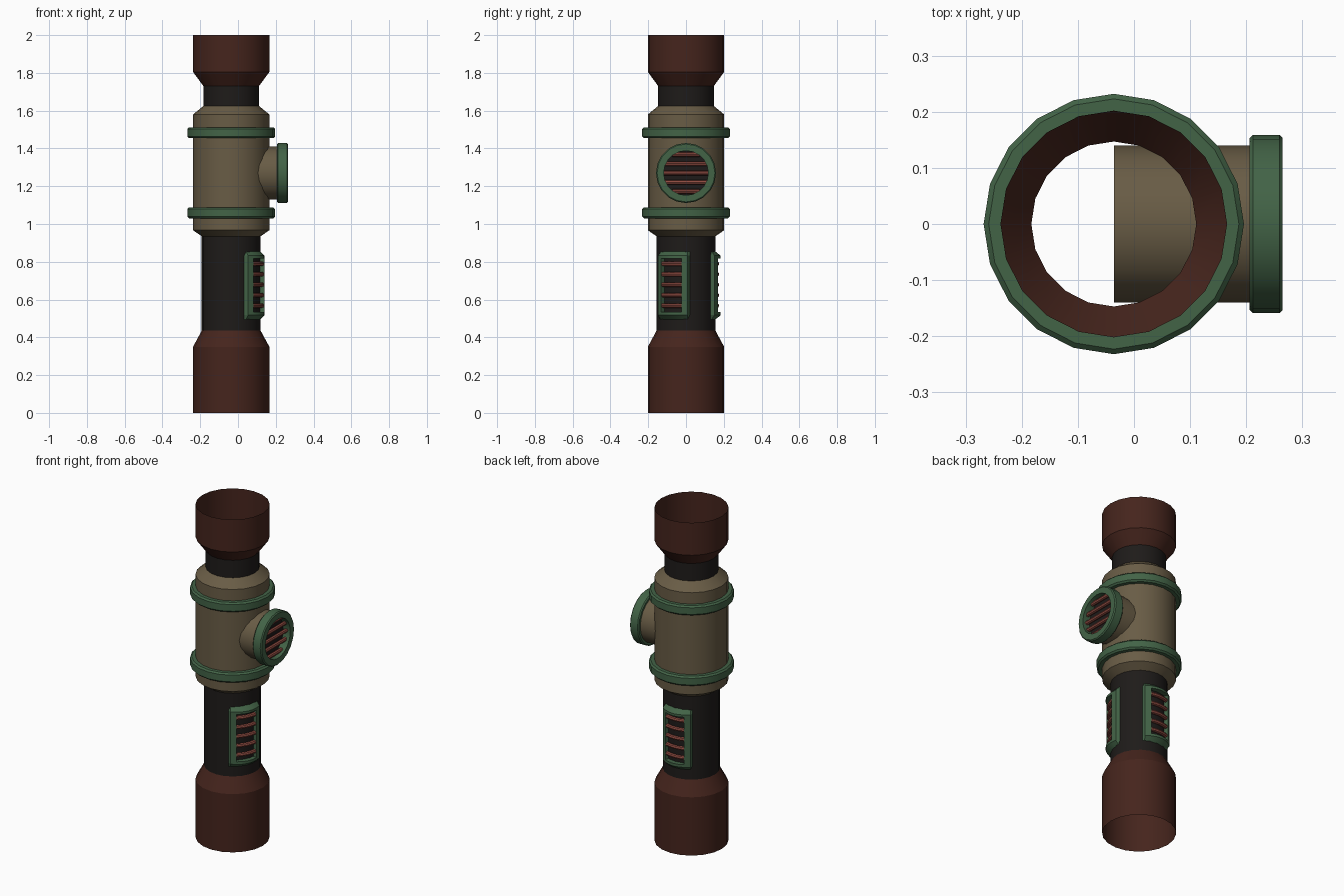
import bpy, bmesh
from math import sin, cos, pi, radians, sqrt
from mathutils import Matrix

if "Cube" in bpy.data.objects:
    bpy.data.objects.remove(bpy.data.objects["Cube"])

CX = -0.036      # pipe axis
SIDES = 20
STUB_Z = 1.27


def material(name, rgb):
    m = bpy.data.materials.new(name)
    m.diffuse_color = (*rgb, 1)
    m.use_nodes = True
    m.node_tree.nodes["Principled BSDF"].inputs["Base Color"].default_value = m.diffuse_color
    return m


MAROON = material("maroon", (0.06, 0.018, 0.012))
TAN = material("tan", (0.14, 0.107, 0.06))
GREEN = material("green", (0.055, 0.125, 0.062))
BLACK = material("black", (0.013, 0.011, 0.01))
RED = material("red", (0.27, 0.07, 0.052))

UP = Matrix.Translation((CX, 0, 0))
SIDE = Matrix.Translation((CX, 0, STUB_Z)) @ Matrix.Rotation(pi / 2, 4, 'Y')


def finish(name, bm, mat, matrix=None, outward=True):
    if matrix is not None:
        bm.transform(matrix)
    if outward:
        bmesh.ops.recalc_face_normals(bm, faces=bm.faces)
    me = bpy.data.meshes.new(name)
    bm.to_mesh(me)
    bm.free()
    me.materials.append(mat)
    ob = bpy.data.objects.new(name, me)
    bpy.context.collection.objects.link(ob)
    bpy.ops.object.select_all(action='DESELECT')
    ob.select_set(True)
    bpy.context.view_layer.objects.active = ob
    bpy.ops.object.shade_smooth_by_angle(angle=radians(25))
    return ob


def lathe(name, profile, mat, matrix=UP, closed=False):
    """Spin (radius, height) points around the axis, listed bottom to top."""
    bm = bmesh.new()
    rings = [[bm.verts.new((r * cos(2 * pi * i / SIDES), r * sin(2 * pi * i / SIDES), z))
              for i in range(SIDES)] for r, z in profile]
    pairs = list(zip(rings, rings[1:]))
    if closed:
        pairs.append((rings[-1], rings[0]))
    for a, b in pairs:
        for i in range(SIDES):
            j = (i + 1) % SIDES
            bm.faces.new((a[i], a[j], b[j], b[i]))
    return finish(name, bm, mat, matrix, outward=closed)


def collar(name, z0, z1, r_in, r_out, c, matrix=UP):
    return lathe(name, [(r_in, z0), (r_out - c, z0), (r_out, z0 + c),
                        (r_out, z1 - c), (r_out - c, z1), (r_in, z1)],
                 GREEN, matrix, closed=True)


# Main pipe sections, open at both ends
lathe("lower_socket", [(0.202, 0), (0.202, 0.35), (0.156, 0.435)], MAROON)
lathe("lower_pipe", [(0.156, 0.435), (0.156, 0.935)], BLACK)
lathe("tee_body", [(0.156, 0.935), (0.202, 0.967), (0.202, 1.58), (0.147, 1.625)], TAN)
lathe("upper_pipe", [(0.147, 1.625), (0.147, 1.73)], BLACK)
lathe("upper_socket", [(0.147, 1.73), (0.202, 1.805), (0.202, 2.0)], MAROON)

# Clamp rings
for name, z in (("lower_clamp", 1.03), ("upper_clamp", 1.454)):
    collar(name, z, z + 0.058, 0.2, 0.232, 0.009)

# Side branch with rimmed grille
lathe("branch_pipe", [(0.14, 0), (0.14, 0.26)], TAN, SIDE)
collar("branch_rim", 0.242, 0.301, 0.118, 0.159, 0.006, SIDE)
bm = bmesh.new()
bmesh.ops.create_circle(bm, cap_ends=True, segments=SIDES, radius=0.125)
finish("branch_backing", bm, BLACK, SIDE @ Matrix.Translation((0, 0, 0.255)), outward=False)

for k in range(-2, 3):
    dz = k * 0.049
    bm = bmesh.new()
    bmesh.ops.create_cone(bm, cap_ends=True, segments=8, radius1=0.012, radius2=0.012,
                          depth=2 * sqrt(0.121 ** 2 - dz ** 2))
    finish(f"branch_bar_{k + 3}", bm, RED,
           Matrix.Translation((0.238, 0, STUB_Z + dz)) @ Matrix.Rotation(pi / 2, 4, 'X'))


# Curved vents on the lower pipe
def polar(bm, deg, r, z):
    a = radians(deg)
    return bm.verts.new((r * cos(a), r * sin(a), z))


def vent(name, heading):
    place = UP @ Matrix.Rotation(radians(heading), 4, 'Z')
    # (angle, face radius): sloped edge, bar, window, bar, sloped edge
    half = [(36, 0.152), (31, 0.173), (20, 0.178), (10, 0.182)]
    cols = [(-a, r) for a, r in half] + [(0, 0.184)] + [(a, r) for a, r in reversed(half)]
    rows = [0.492, 0.517, 0.533, 0.818, 0.832, 0.857]
    bm = bmesh.new()
    grid = [[polar(bm, a, 0.152 if j in (0, 5) else r, z) for a, r in cols]
            for j, z in enumerate(rows)]
    inner = {(i, j): polar(bm, cols[i][0], 0.152, rows[j])
             for i in range(2, 7) for j in (2, 3)}
    for j in range(5):
        for i in range(8):
            if j == 2 and 2 <= i <= 5:
                continue
            bm.faces.new((grid[j][i], grid[j][i + 1], grid[j + 1][i + 1], grid[j + 1][i]))
    # window reveal
    loop = [(i, 2) for i in range(2, 7)] + [(i, 3) for i in range(6, 1, -1)]
    for (i, j), (m, n) in zip(loop, loop[1:] + loop[:1]):
        bm.faces.new((grid[j][i], inner[i, j], inner[m, n], grid[n][m]))
    finish(name + "_frame", bm, GREEN, place)

    for k in range(5):
        bm = bmesh.new()
        zc = 0.568 + 0.0555 * k
        rings = [[polar(bm, a, 0.164 + 0.012 * cos(pi * s / 4), zc + 0.012 * sin(pi * s / 4))
                  for s in range(8)] for a in (-20, -10, 0, 10, 20)]
        for p, q in zip(rings, rings[1:]):
            for s in range(8):
                t = (s + 1) % 8
                bm.faces.new((p[s], p[t], q[t], q[s]))
        bm.faces.new(rings[0])
        bm.faces.new(rings[-1])
        finish(f"{name}_bar_{k + 1}", bm, RED, place)


vent("front_vent", -28)
vent("back_vent", 92)
